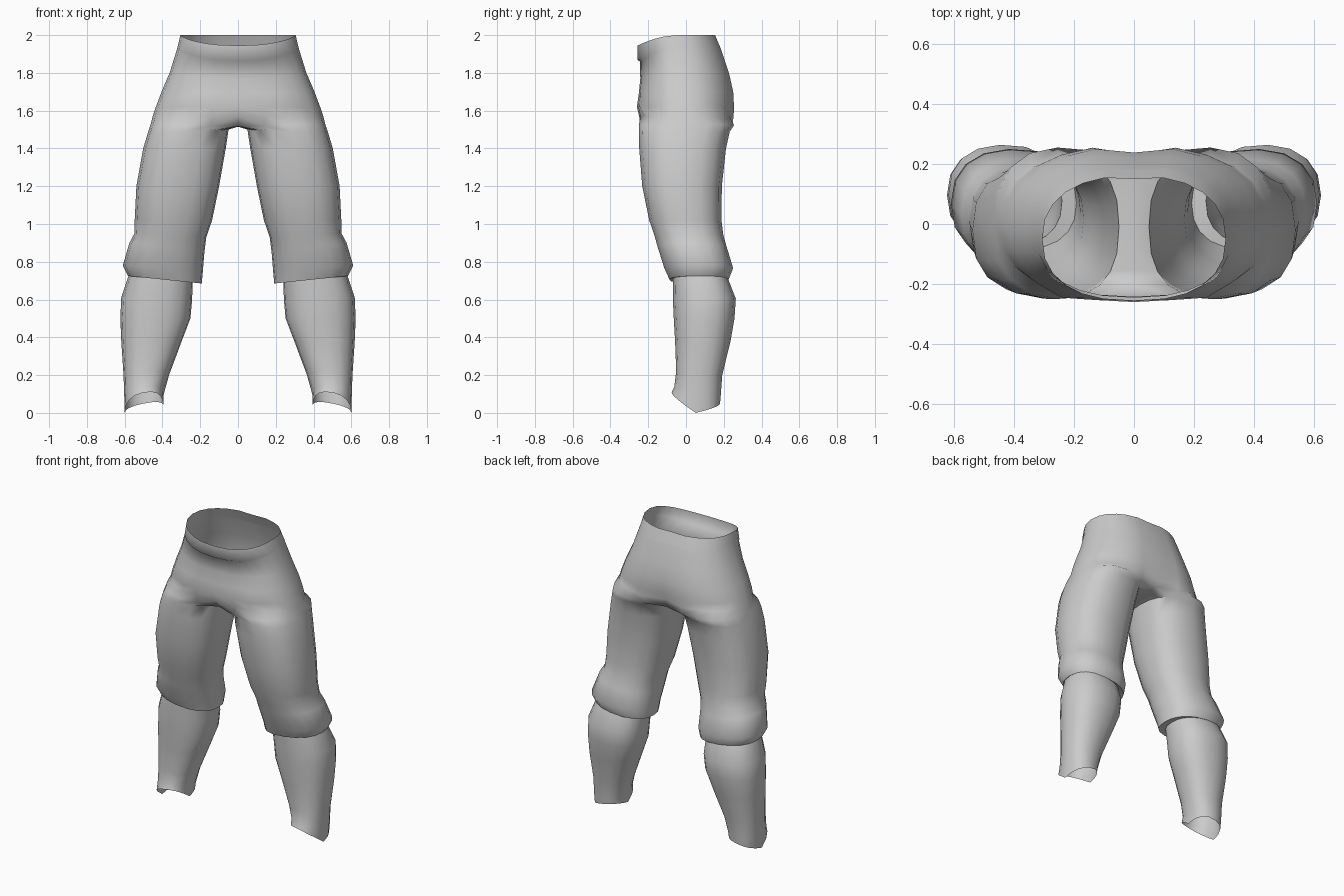
import bpy, bmesh
from math import sin, cos, radians, copysign

if "Cube" in bpy.data.objects:
    bpy.data.objects.remove(bpy.data.objects["Cube"])

K, M = 13, 5          # points round the outside of a half, and on the inner thigh


def power(v, p):
    return copysign(abs(v) ** p, v)


def torso_ring(z, dip, xo, yf, yb, yc, cleft):
    """Half ring from front centre round the hip to back centre."""
    pts = []
    for i in range(K):
        t = radians(-90 + 180 * i / (K - 1))
        s = power(sin(t), 0.85)
        y = yc + s * (yb - yc if s > 0 else yc - yf)
        x = xo * power(max(cos(t), 0), 0.85) if 0 < i < K - 1 else 0
        if i == K - 1:
            y -= cleft
        pts.append((x, y, z - dip * max(0, -sin(t)) ** 1.5))
    return pts


def leg_ring(zo, zi, xi, xo, yf, yb, p=0.85, front=0, back=0):
    """Closed leg ring: outer K points, then M inner ones back to front."""
    angles = [-130 + 260 * i / (K - 1) for i in range(K)]
    angles += [130 + 100 * (i + 1) / (M + 1) for i in range(M)]
    cx, rx, cy, ry = (xi + xo) / 2, (xo - xi) / 2, (yf + yb) / 2, (yb - yf) / 2
    pts = []
    for a in angles:
        c, s = power(cos(radians(a)), p), power(sin(radians(a)), p)
        z = (zo + zi) / 2 + c * (zo - zi) / 2 + (front * -s if s < 0 else back * s)
        pts.append((cx + rx * c, cy + ry * s, z))
    return pts


# waistband, seat and hips
torso = [torso_ring(*r) for r in (
    (2.00, .055, .305, -.256, .16, -.05, .01),
    (1.93, .062, .322, -.256, .19, -.04, .01),
    (1.922, .062, .324, -.244, .193, -.04, .01),
    (1.80, .03, .362, -.242, .235, -.03, .015),
    (1.70, .01, .405, -.25, .258, -.02, .02),
    (1.62, 0, .435, -.26, .262, -.01, .03),
    (1.57, 0, .452, -.248, .26, -.01, .045))]

# crotch gusset line, flattened onto the centre plane
crotch = leg_ring(1.53, 1.515, 0, .462, -.25, .255, .8)
crotch = [(0 if i in (0, K - 1) or i >= K else x, y, z)
          for i, (x, y, z) in enumerate(crotch)]

# thigh, knee roll, shin and hem
legs = [leg_ring(*r) for r in (
    (1.48, 1.50, .05, .478, -.25, .232, .8),
    (1.40, 1.40, .065, .502, -.248, .212, .8),
    (1.20, 1.20, .10, .538, -.232, .19, .8),
    (1.02, 1.02, .137, .547, -.195, .188),
    (.95, .93, .168, .548, -.168, .198),
    (.90, .85, .178, .575, -.15, .216),
    (.78, .75, .186, .61, -.115, .25),
    (.725, .685, .192, .582, -.088, .226),
    (.725, .695, .24, .58, -.07, .222),
    (.61, .60, .243, .618, -.07, .264),
    (.50, .50, .252, .623, -.065, .257),
    (.38, .38, .298, .618, -.058, .236),
    (.20, .20, .365, .606, -.052, .192, .85, .02, 0),
    (.08, .10, .393, .602, -.062, .184, .85, .05, .0),
    (.0, .04, .396, .60, -.077, .18, .85, .088, .03))]

bm = bmesh.new()
rings = [[bm.verts.new(p) for p in r] for r in torso + [crotch] + legs]
for a, b in zip(rings, rings[1:]):
    closed = len(a) == K + M
    for i in range(len(a) if closed else K - 1):
        j = (i + 1) % len(a)
        bm.faces.new((a[i], b[i], b[j], a[j]))

# pocket bump on the front of the hip
rings[5][2].co.y -= .014
bmesh.ops.recalc_face_normals(bm, faces=bm.faces)
if sum(f.normal.x * (f.calc_center_median().x - .3) for f in bm.faces) < 0:
    bmesh.ops.reverse_faces(bm, faces=bm.faces)

mesh = bpy.data.meshes.new("trousers")
bm.to_mesh(mesh)
bm.free()
trousers = bpy.data.objects.new("trousers", mesh)
bpy.context.collection.objects.link(trousers)
bpy.context.view_layer.objects.active = trousers
trousers.select_set(True)

# other leg
mirror = trousers.modifiers.new("other_side", 'MIRROR')
mirror.merge_threshold = .001
bpy.ops.object.modifier_apply(modifier=mirror.name)
bpy.ops.object.shade_smooth_by_angle(angle=radians(60))
